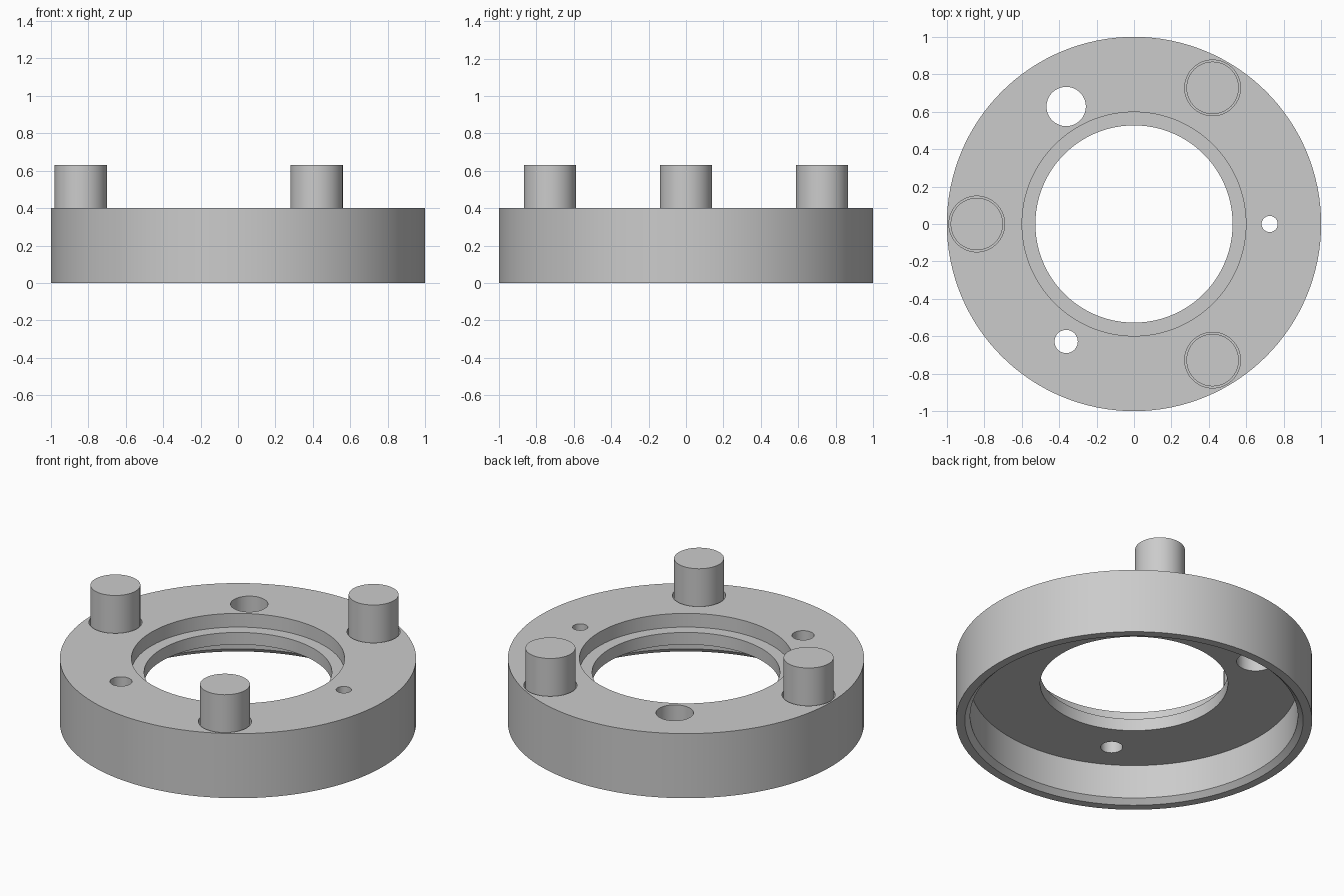
import bpy
import bmesh
from math import cos, sin, pi, radians

cube = bpy.data.objects.get("Cube")
if cube:
    bpy.data.objects.remove(cube, do_unlink=True)

# Single grey material
grey = bpy.data.materials.new("light_grey")
grey.use_nodes = True
grey.diffuse_color = (0.6, 0.6, 0.6, 1)
grey.node_tree.nodes["Principled BSDF"].inputs["Base Color"].default_value = (0.6, 0.6, 0.6, 1)


def lathe(name, profile, steps=128, closed=True):
    """Turn a (radius, height) profile around z; open profiles get end caps."""
    bm = bmesh.new()
    rings = [[bm.verts.new((r * cos(2 * pi * i / steps), r * sin(2 * pi * i / steps), z))
              for i in range(steps)] for r, z in profile]
    pairs = list(zip(rings, rings[1:]))
    if closed:
        pairs.append((rings[-1], rings[0]))
    else:
        bm.faces.new(rings[0])
        bm.faces.new(rings[-1])
    for a, b in pairs:
        for i in range(steps):
            j = (i + 1) % steps
            bm.faces.new((a[i], a[j], b[j], b[i]))
    bmesh.ops.recalc_face_normals(bm, faces=bm.faces)
    mesh = bpy.data.meshes.new(name)
    bm.to_mesh(mesh)
    bm.free()
    mesh.materials.append(grey)
    obj = bpy.data.objects.new(name, mesh)
    bpy.context.collection.objects.link(obj)
    return obj


def cylinder(name, radius, bottom, top, centre):
    obj = lathe(name, [(radius, bottom), (radius, top)], 64, closed=False)
    obj.location = (*centre, 0)
    return obj


def activate(obj):
    bpy.ops.object.select_all(action="DESELECT")
    obj.select_set(True)
    bpy.context.view_layer.objects.active = obj


def polar(radius, degrees):
    return radius * cos(radians(degrees)), radius * sin(radians(degrees))


def cut(body, cutter):
    cutter.hide_render = True
    activate(body)
    mod = body.modifiers.new("cut", "BOOLEAN")
    mod.operation = "DIFFERENCE"
    mod.solver = "EXACT"
    mod.object = cutter
    bpy.ops.object.modifier_apply(modifier=mod.name)
    bpy.data.objects.remove(cutter, do_unlink=True)


# Hollow flange: outer wall, stepped bore, underside cavity, chamfered lip
TOP, CEILING, SEAT = 0.4, 0.24, 0.315
flange = lathe("flange_ring", [
    (1, 0), (1, TOP), (0.598, TOP), (0.598, SEAT), (0.527, SEAT),
    (0.527, CEILING), (0.92, CEILING), (0.92, 0.03), (0.95, 0)])

# Three through holes of different sizes
for angle, radius in ((0, 0.043), (120, 0.105), (240, 0.062)):
    cut(flange, cylinder("hole_cutter", radius, CEILING - 0.1, TOP + 0.1, polar(0.725, angle)))

# Three pegs standing in blind sockets
SOCKET = 0.32
parts = [flange]
for name, angle in (("back_left_peg", 60), ("right_peg", 180), ("front_left_peg", 300)):
    centre = polar(0.84, angle)
    cut(flange, cylinder("socket_cutter", 0.149, SOCKET, TOP + 0.1, centre))
    parts.append(cylinder(name, 0.14, SOCKET - 0.01, 0.63, centre))

for part in parts:
    activate(part)
    bpy.ops.object.shade_smooth_by_angle(angle=radians(30))
